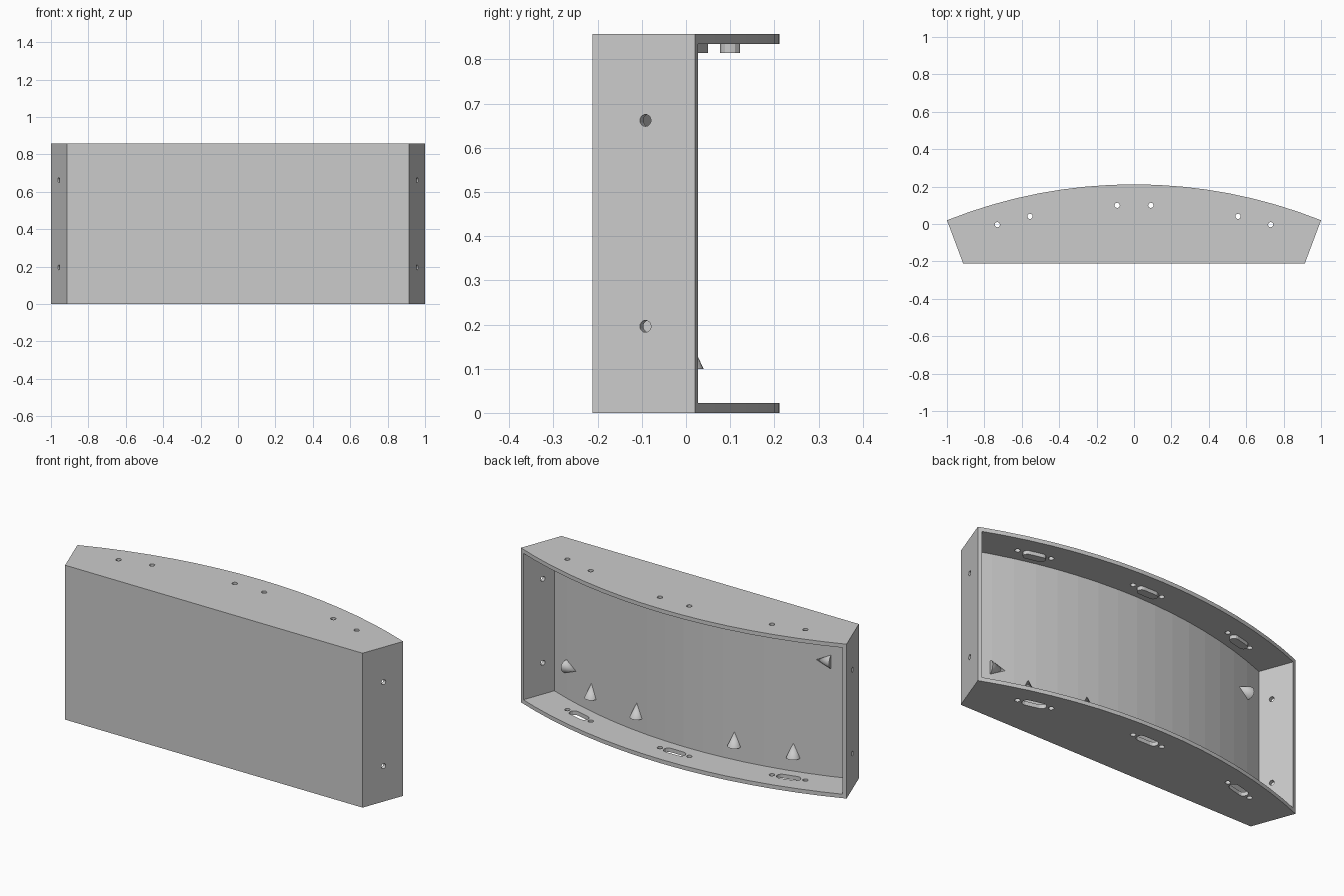
import bpy, bmesh
from math import sin, cos, asin, atan2, pi, radians
from mathutils import Matrix, Vector

if "Cube" in bpy.data.objects:
    bpy.data.objects.remove(bpy.data.objects["Cube"])

H, T = 0.857, 0.022            # height, plate thickness
R, YC = 2.70, -2.488           # back arc radius and centre
R_IN, R_PEG = R - 0.19, R - 0.112
SLOPE = 0.375                  # lean of the side walls in plan
SEG = 16


def arc(r, a, n=SEG):
    return [(r * sin(t), YC + r * cos(t)) for t in (a - 2 * a * i / n for i in range(n + 1))]


def wall_angle(r, inset):
    # angle at which an arc of radius r meets the (inset) side wall
    t = 0.3
    for _ in range(12):
        t = asin((0.913 - inset * 1.068 + (YC + r * cos(t) + 0.212) * SLOPE) / r)
    return t


def add_prism(bm, pts, z0, z1):
    lo = [bm.verts.new((x, y, z0)) for x, y in pts]
    hi = [bm.verts.new((x, y, z1)) for x, y in pts]
    n = len(pts)
    bm.faces.new(lo[::-1])
    bm.faces.new(hi)
    for i in range(n):
        j = (i + 1) % n
        bm.faces.new((lo[i], lo[j], hi[j], hi[i]))


def finish(bm, name):
    bmesh.ops.recalc_face_normals(bm, faces=bm.faces)
    me = bpy.data.meshes.new(name)
    bm.to_mesh(me)
    bm.free()
    ob = bpy.data.objects.new(name, me)
    bpy.context.collection.objects.link(ob)
    return ob


def on_arc(t, r, along=0.0, out=0.0):
    # point at angle t, shifted along the tangent and outwards
    return ((r + out) * sin(t) + along * cos(t), YC + (r + out) * cos(t) - along * sin(t))


def stadium(t, half, rad):
    pts = []
    for side in (1, -1):
        for i in range(7):
            a = -pi / 2 + pi * i / 6
            pts.append(on_arc(t, R_PEG, side * (half - rad + rad * cos(a)), side * rad * sin(a)))
    return pts


def add_cylinder(bm, r, depth, mat):
    bmesh.ops.create_cone(bm, cap_ends=True, segments=16, radius1=r, radius2=r, depth=depth, matrix=mat)


def cut(ob, cutter):
    m = ob.modifiers.new("cut", 'BOOLEAN')
    m.operation, m.solver, m.object = 'DIFFERENCE', 'EXACT', cutter
    bpy.context.view_layer.objects.active = ob
    bpy.ops.object.modifier_apply(modifier=m.name)
    bpy.data.objects.remove(cutter)


# Casing: flat front, leaning sides, curved back
bm = bmesh.new()
add_prism(bm, arc(R, asin(1 / R)) + [(-0.913, -0.212), (0.913, -0.212)], 0, H)
casing = finish(bm, "casing")

# Curved recess open to the back
bm = bmesh.new()
r_out = R + 0.06
add_prism(bm, arc(r_out, wall_angle(r_out, T)) + arc(R_IN, wall_angle(R_IN, T))[::-1], T, H - T)
cut(casing, finish(bm, "recess_cutter"))

# Screw holes and bottom slots
PEG_ANGLES = [radians(a) for a in (-14.4, 0, 14.4)]
bm = bmesh.new()
for t in PEG_ANGLES:
    for off in (-0.09, 0.09):
        x, y = on_arc(t, R_PEG, off)
        add_cylinder(bm, 0.014, 1.2, Matrix.Translation((x, y, H / 2)))
    add_prism(bm, stadium(t, 0.064, 0.025), -0.05, 0.06)
for s in (-1, 1):
    for z in (0.196, 0.662):
        normal = Vector((s, -SLOPE, 0)).normalized()
        rot = normal.to_track_quat('Z', 'Y').to_matrix().to_4x4()
        add_cylinder(bm, 0.0135, 0.1, Matrix.Translation((s * 0.948, -0.088, z)) @ rot)
cut(casing, finish(bm, "hole_cutter"))

# Locating pegs under the top plate
for i, t in enumerate(PEG_ANGLES):
    bm = bmesh.new()
    add_prism(bm, stadium(t, 0.06, 0.0225), H - T - 0.02, H - T + 0.002)
    finish(bm, f"locating_peg_{i + 1}")


# Half-cone cable guides on the recess wall
def cone_guide(name, x, z, direction):
    t = asin(x / R_IN)
    px, py = on_arc(t, R_IN)
    d = Vector((0, 0, 1)) if direction == 0 else Vector((direction * cos(t), -direction * sin(t), 0))
    mat = Matrix.Translation((px, py, z)) @ d.to_track_quat('Z', 'Y').to_matrix().to_4x4()
    bm = bmesh.new()
    bmesh.ops.create_cone(bm, cap_ends=True, segments=24, radius1=0.036, radius2=0,
                          depth=0.078, matrix=mat)
    ob = finish(bm, name)
    bpy.ops.object.select_all(action='DESELECT')
    ob.select_set(True)
    bpy.context.view_layer.objects.active = ob
    bpy.ops.object.shade_smooth_by_angle(angle=radians(40))


for i, x in enumerate((-0.62, -0.3, 0.3, 0.62)):
    cone_guide(f"cable_guide_{i + 1}", x, 0.138, 0)
cone_guide("cable_guide_low", 0.775, 0.2, -1)
cone_guide("cable_guide_high", -0.775, 0.66, 1)
